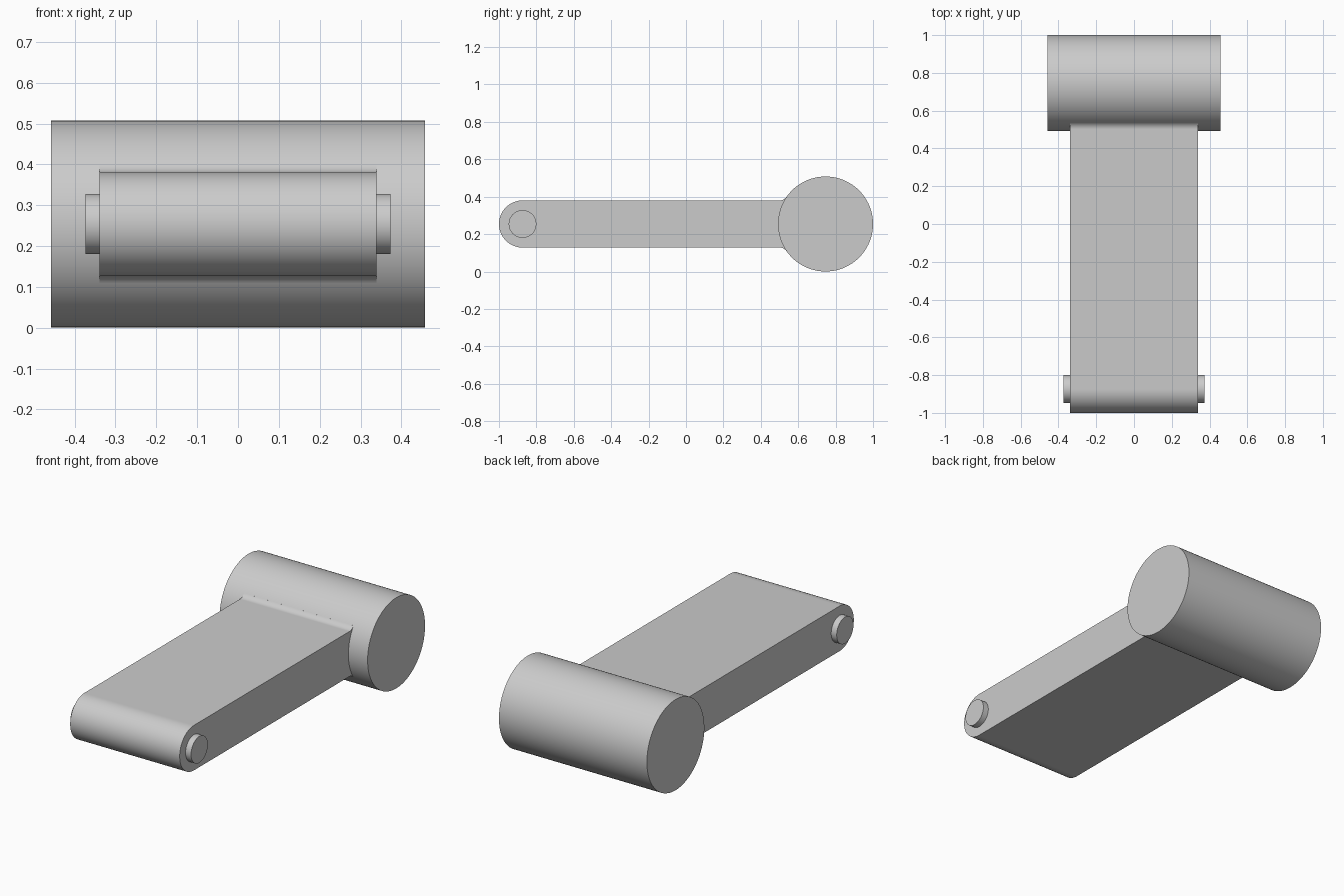
import bpy, bmesh
from math import sin, cos, pi, radians, sqrt, asin

cube = bpy.data.objects.get("Cube")
if cube:
    bpy.data.objects.remove(cube, do_unlink=True)

grey = bpy.data.materials.new("plain_grey")
grey.use_nodes = True
GREY = (0.6, 0.6, 0.6, 1)
grey.diffuse_color = GREY
grey.node_tree.nodes["Principled BSDF"].inputs["Base Color"].default_value = GREY

DRUM_R, DRUM_Y = 0.254, 0.746
MID_Z = DRUM_R
ARM_R, TIP_Y = 0.126, -0.874
FILLET_R = 0.044


def arc(y, z, r, start, end, steps):
    """Points on an arc in the side (y, z) plane."""
    angles = [start + (end - start) * i / steps for i in range(steps + 1)]
    return [(y + r * cos(a), z + r * sin(a)) for a in angles]


def extrude_profile(name, points, half_width):
    """Solid made by sweeping a side profile across x."""
    bm = bmesh.new()
    face = bm.faces.new([bm.verts.new((-half_width, y, z)) for y, z in points])
    swept = bmesh.ops.extrude_face_region(bm, geom=[face], use_keep_orig=True)
    verts = [v for v in swept["geom"] if isinstance(v, bmesh.types.BMVert)]
    bmesh.ops.translate(bm, verts=verts, vec=(2 * half_width, 0, 0))
    bmesh.ops.recalc_face_normals(bm, faces=bm.faces)
    mesh = bpy.data.meshes.new(name)
    bm.to_mesh(mesh)
    bm.free()
    mesh.materials.append(grey)
    obj = bpy.data.objects.new(name, mesh)
    bpy.context.collection.objects.link(obj)
    bpy.ops.object.select_all(action="DESELECT")
    obj.select_set(True)
    bpy.context.view_layer.objects.active = obj
    bpy.ops.object.shade_smooth_by_angle(angle=radians(30))
    return obj


def circle(y, r, steps):
    return arc(y, MID_Z, r, 0, 2 * pi, steps)[:-1]


# Large drum at the back
extrude_profile("drum", circle(DRUM_Y, DRUM_R, 96), 0.458)

# Arm: rounded tip, flat faces, fillets tangent to the drum
rise = ARM_R + FILLET_R
reach = DRUM_R + FILLET_R
fillet_y = DRUM_Y - sqrt(reach ** 2 - rise ** 2)
touch = -asin(rise / reach)
upper = arc(fillet_y, MID_Z + rise, FILLET_R, touch, -pi / 2, 12)
lower = [(y, 2 * MID_Z - z) for y, z in reversed(upper)]
tip = arc(TIP_Y, MID_Z, ARM_R, pi / 2, 3 * pi / 2, 40)
inside = [(DRUM_Y, lower[-1][1]), (DRUM_Y, upper[0][1])]
extrude_profile("arm", upper + tip + lower + inside, 0.339)

# Pivot pin through the tip
extrude_profile("pivot_pin", circle(TIP_Y, 0.074, 64), 0.373)
